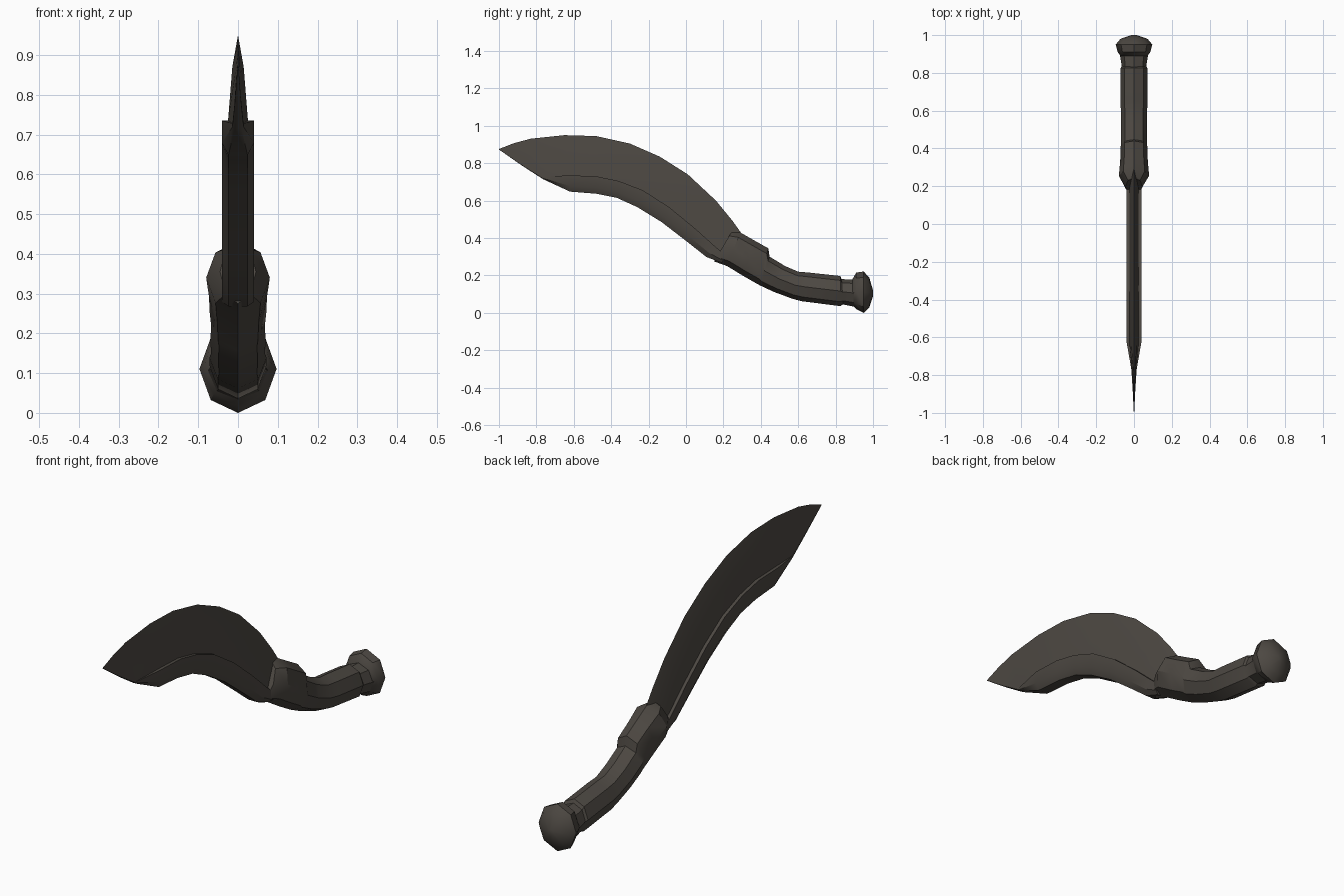
import bpy, bmesh, math

if "Cube" in bpy.data.objects:
    bpy.data.objects.remove(bpy.data.objects["Cube"])

metal = bpy.data.materials.new("dark grey brown")
metal.diffuse_color = (0.074, 0.065, 0.055, 1)
metal.use_nodes = True
metal.node_tree.nodes["Principled BSDF"].inputs["Base Color"].default_value = metal.diffuse_color


def loft(name, rings, angle):
    """Skin a list of equally sized rings and cap both ends."""
    bm = bmesh.new()
    loops = [[bm.verts.new(p) for p in r] for r in rings]
    n = len(loops[0])
    for a, b in zip(loops, loops[1:]):
        for i in range(n):
            j = (i + 1) % n
            bm.faces.new((a[i], a[j], b[j], b[i]))
    bm.faces.new(loops[0][::-1])
    bm.faces.new(loops[-1])
    bmesh.ops.remove_doubles(bm, verts=bm.verts, dist=0.0005)
    bmesh.ops.recalc_face_normals(bm, faces=bm.faces)
    me = bpy.data.meshes.new(name)
    bm.to_mesh(me)
    bm.free()
    me.materials.append(metal)
    ob = bpy.data.objects.new(name, me)
    bpy.context.collection.objects.link(ob)
    bpy.ops.object.select_all(action='DESELECT')
    ob.select_set(True)
    bpy.context.view_layer.objects.active = ob
    bpy.ops.object.shade_smooth_by_angle(angle=math.radians(angle))
    return ob


def mix(a, b, t):
    return (a[0] + (b[0] - a[0]) * t, a[1] + (b[1] - a[1]) * t)


def blade_ring(T, R, B, w, e):
    """Thick back from B to R, a ledge at R, then a wedge up to edge T."""
    half = [(w * .6, B), (w, mix(B, R, .35)), (w, R), (e, R), (e * .57, mix(R, T, .63))]
    right = [(x, *p) for x, p in half]
    left = [(-x, *p) for x, p in reversed(half)]
    return right + [(0, *T)] + left


def oct_ring(T, B, w):
    """Eight-sided ring between a top and a bottom point, half width w."""
    out = []
    for i in range(8):
        a = math.tau * i / 8
        y, z = mix(B, T, .5 + .5 * math.cos(a))
        out.append((w * math.sin(a), y, z))
    return out


# Curved blade: edge, ridge, back, back half width, wedge half width
blade = [
    ((-1, .876), (-1, .874), (-1, .873), .001, .001),
    ((-.92, .907), (-.88, .795), (-.878, .788), .007, .006),
    ((-.83, .931), (-.77, .728), (-.765, .715), .014, .012),
    ((-.65, .95), (-.62, .735), (-.62, .648), .04, .025),
    ((-.48, .945), (-.48, .73), (-.48, .637), .04, .025),
    ((-.30, .905), (-.36, .705), (-.37, .615), .04, .025),
    ((-.14, .835), (-.23, .655), (-.26, .565), .04, .025),
    ((.01, .74), (-.09, .565), (-.13, .485), .04, .025),
    ((.16, .60), (.05, .45), (0, .385), .04, .025),
    ((.25, .49), (.15, .36), (.11, .298), .04, .025),
    ((.30, .42), (.22, .30), (.19, .268), .04, .025),
]
loft("blade", [blade_ring(*s) for s in blade], 30)

# Grip with a collar at the blade, a finger recess and a rear step
grip = [
    ((.245, .435), (.15, .275), .045),
    ((.29, .43), (.22, .25), .08),
    ((.36, .39), (.31, .195), .073),
    ((.44, .345), (.38, .155), .071),
    ((.447, .30), (.395, .147), .068),
    ((.53, .25), (.47, .112), .069),
    ((.60, .22), (.57, .075), .068),
    ((.66, .215), (.62, .062), .072),
    ((.825, .197), (.825, .036), .071),
    ((.832, .18), (.84, .045), .065),
    ((.91, .178), (.90, .033), .076),
]
loft("grip", [oct_ring(*s) for s in grip], 35)

# Eight-sided pommel
pommel = [
    ((.89, .18), (.885, .045), .07),
    ((.91, .215), (.91, .02), .086),
    ((.95, .221), (.95, 0), .097),
    ((.98, .188), (.98, .03), .072),
    ((1, .12), (1, .09), .015),
]
loft("pommel", [oct_ring(*s) for s in pommel], 40)
